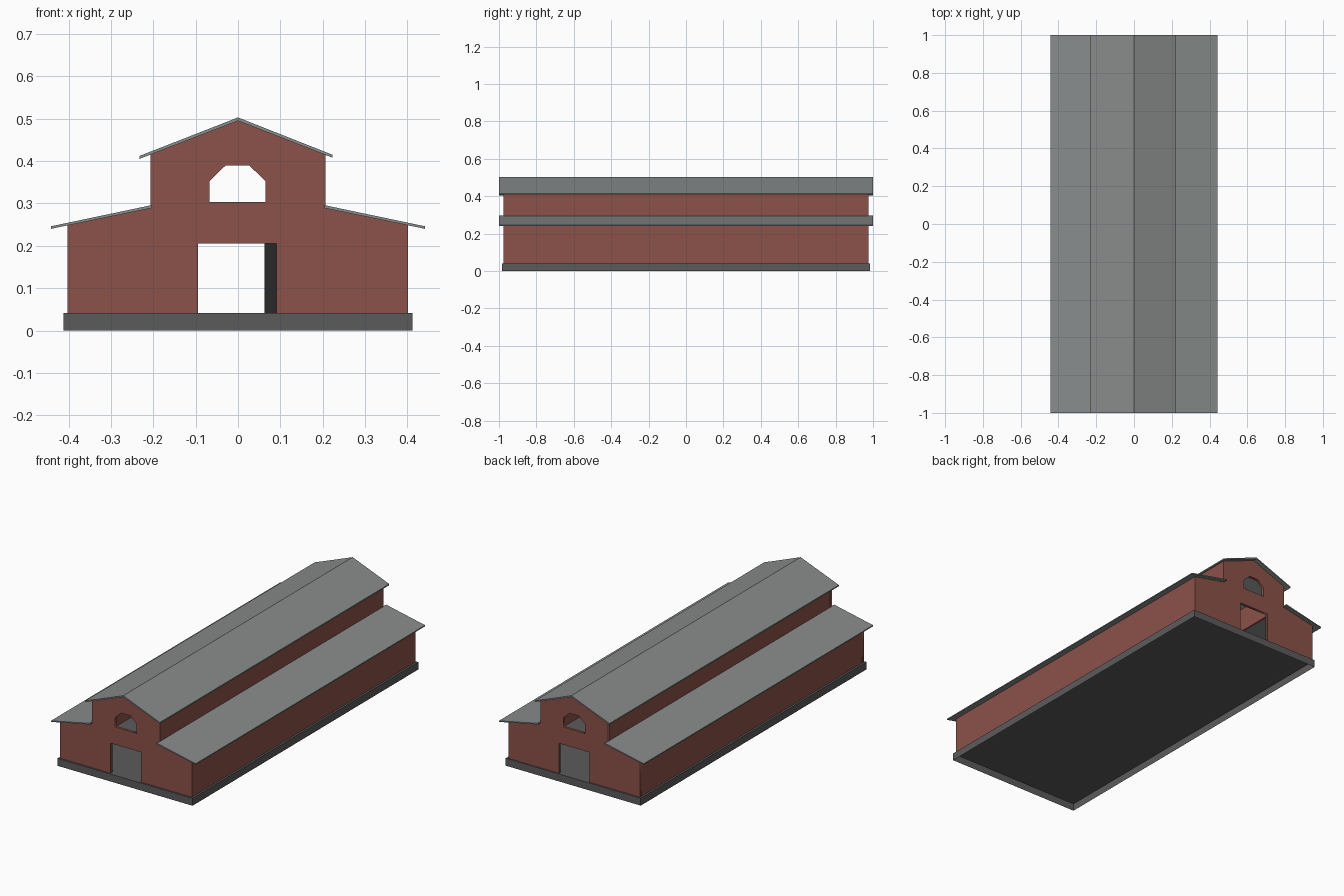
import bpy, bmesh, math

if "Cube" in bpy.data.objects:
    bpy.data.objects.remove(bpy.data.objects["Cube"])


def material(name, rgb):
    m = bpy.data.materials.new(name)
    m.diffuse_color = (*rgb, 1)
    m.use_nodes = True
    m.node_tree.nodes["Principled BSDF"].inputs["Base Color"].default_value = m.diffuse_color
    return m


RED = material("barn_red", (0.265, 0.085, 0.068))
ROOF = material("roof_grey", (0.245, 0.262, 0.258))
STONE = material("foundation_grey", (0.105, 0.105, 0.105))
DARK = material("dark_grey", (0.022, 0.022, 0.022))


def finish(bm, name, mat):
    bmesh.ops.recalc_face_normals(bm, faces=bm.faces)
    me = bpy.data.meshes.new(name)
    bm.to_mesh(me)
    bm.free()
    me.materials.append(mat)
    ob = bpy.data.objects.new(name, me)
    bpy.context.collection.objects.link(ob)
    return ob


def prism(name, profile, y0, y1, mat):
    """Extrude an x-z outline along y."""
    bm = bmesh.new()
    face = bm.faces.new([bm.verts.new((x, y0, z)) for x, z in profile])
    ext = bmesh.ops.extrude_face_region(bm, geom=[face])
    for v in ext["geom"]:
        if isinstance(v, bmesh.types.BMVert):
            v.co.y = y1
    return finish(bm, name, mat)


def box(name, x0, x1, y0, y1, z0, z1, mat):
    return prism(name, [(x0, z0), (x1, z0), (x1, z1), (x0, z1)], y0, y1, mat)


def end_wall(name, outlines, y, thickness, mat):
    """Filled 2D outlines (the later ones are holes) stood upright."""
    cu = bpy.data.curves.new(name, "CURVE")
    cu.dimensions = "2D"
    cu.fill_mode = "BOTH"
    cu.extrude = thickness / 2
    for pts in outlines:
        s = cu.splines.new("POLY")
        s.points.add(len(pts) - 1)
        for p, (x, z) in zip(s.points, pts):
            p.co = (x, z, 0, 1)
        s.use_cyclic_u = True
    cu.materials.append(mat)
    ob = bpy.data.objects.new(name, cu)
    bpy.context.collection.objects.link(ob)
    ob.rotation_euler.x = math.pi / 2
    ob.location.y = y
    bpy.ops.object.select_all(action="DESELECT")
    ob.select_set(True)
    bpy.context.view_layer.objects.active = ob
    bpy.ops.object.convert(target="MESH")


# Foundation: shallow tray, open underneath
base = box("foundation", -0.412, 0.412, -0.985, 0.983, 0, 0.041, STONE)
bm = bmesh.new()
bm.from_mesh(base.data)
bottom = [f for f in bm.faces if f.calc_center_median().z < 0.001]
bmesh.ops.delete(bm, geom=bottom, context="FACES_ONLY")
bm.to_mesh(base.data)
bm.free()

# Gable end walls with door notch and window hole
outline = [(-0.402, 0.041), (-0.402, 0.25), (-0.207, 0.291), (-0.207, 0.415),
           (0, 0.496), (0.205, 0.415), (0.205, 0.291), (0.4, 0.25),
           (0.4, 0.041), (0.091, 0.041), (0.091, 0.206),
           (-0.094, 0.206), (-0.094, 0.041)]
window = [(-0.067, 0.303), (-0.067, 0.353), (-0.029, 0.39),
          (0.026, 0.39), (0.065, 0.353), (0.065, 0.303)]
T = 0.014
for name, y in (("front_wall", -0.976 + T / 2), ("back_wall", 0.976 - T / 2)):
    end_wall(name, [outline, window], y, T, RED)

# Long side walls, lower aisles and raised centre
for side, s in (("left", -1), ("right", 1)):
    a, b = sorted((s * 0.401, s * 0.389))
    box(side + "_side_wall", a, b, -0.9755, 0.9755, 0.041, 0.25, RED)
    a, b = sorted((s * 0.206, s * 0.194))
    box(side + "_upper_wall", a, b, -0.9755, 0.9755, 0.285, 0.416, RED)
    # Lean-to roof
    prism(side + "_aisle_roof", [(s * 0.442, 0.240), (s * 0.442, 0.246),
          (s * 0.204, 0.296), (s * 0.204, 0.289)], -1, 1, ROOF)

# Main gable roof
prism("main_roof", [(-0.233, 0.405), (-0.233, 0.412), (0, 0.503),
      (0.223, 0.415), (0.223, 0.408), (0, 0.495)], -1, 1, ROOF)

# Partition inside, glimpsed through the doorway
box("inner_partition", 0.062, 0.1, -0.02, 0.02, 0.041, 0.25, DARK)
